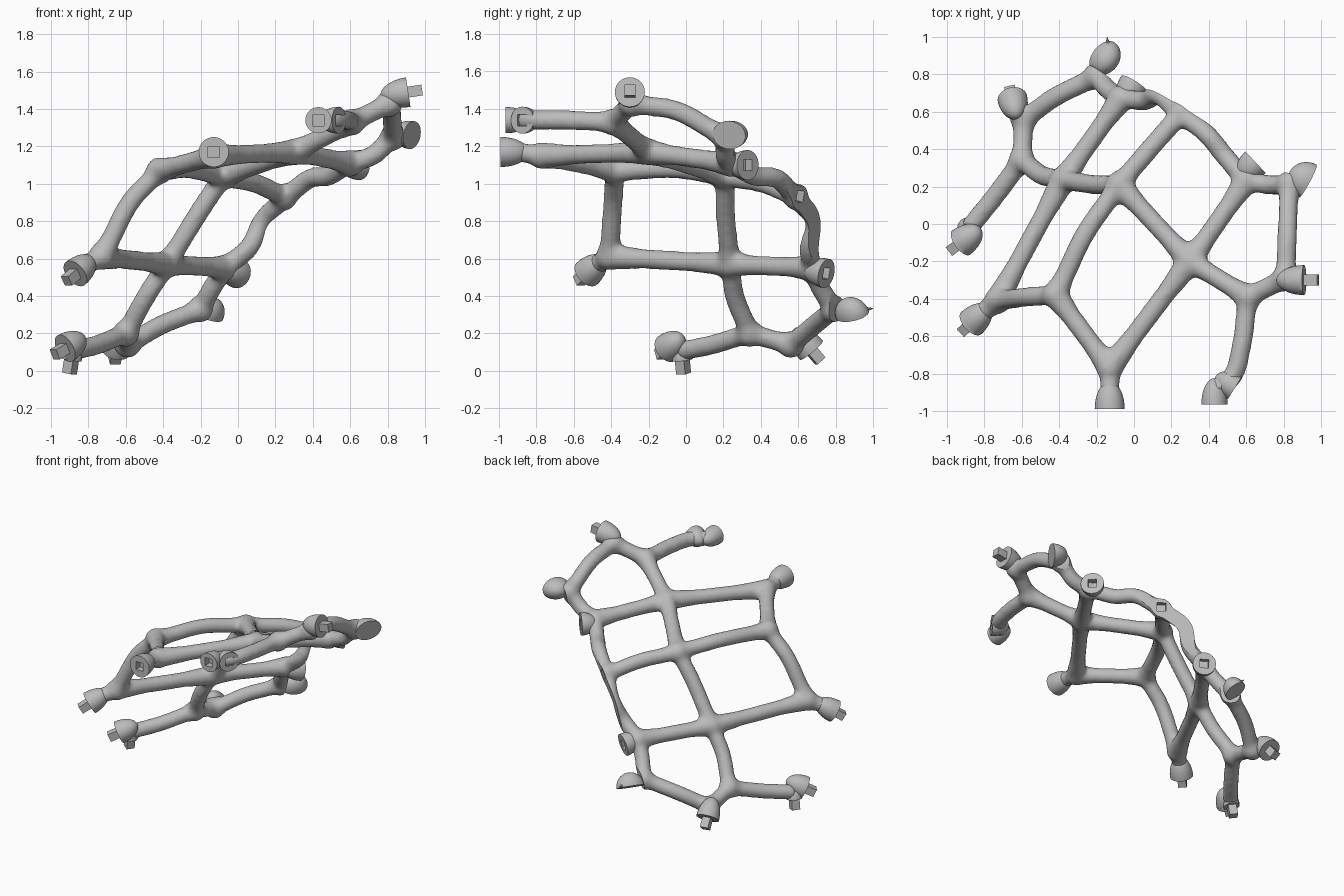
import bpy, bmesh, math
from mathutils import Vector, Matrix

cube = bpy.data.objects.get("Cube")
if cube:
    bpy.data.objects.remove(cube, do_unlink=True)

grey = bpy.data.materials.new("plain_grey")
grey.use_nodes = True
grey.diffuse_color = (0.5, 0.5, 0.5, 1)
grey.node_tree.nodes["Principled BSDF"].inputs["Base Color"].default_value = (0.5, 0.5, 0.5, 1)

# Junctions of the lattice
N = {
    "front": (-.13, -.77, 1.15), "crest": (-.42, -.38, 1.07), "low_front": (-.73, -.41, .61),
    "hub": (.3, -.2, 1.17), "upper": (.61, -.39, 1.33), "peak": (.81, -.29, 1.43),
    "left": (.83, .21, 1.25), "left_inner": (.6, .23, 1.11), "rim": (.25, .59, .93),
    "middle": (-.08, .21, 1.04), "low_middle": (-.38, .235, .57), "back": (-.07, .67, .55),
    "low_back": (-.2, .79, .33), "foot": (-.6, .34, .2), "foot_back": (-.59, .56, .14),
}
N = {k: Vector(v) for k, v in N.items()}

# Struts: start, end, optional bend points
STRUTS = [
    ("front", "crest"), ("front", "hub"), ("hub", "upper"), ("upper", "peak"),
    ("peak", "left", (.82, -.05, 1.39)), ("left", "left_inner", (.72, .21, 1.15)),
    ("hub", "left_inner"), ("hub", "middle"),
    ("crest", "middle", (-.26, -.05, 1.08)),
    ("crest", "low_front", (-.57, -.39, .91)),
    ("low_front", "low_middle"), ("middle", "low_middle", (-.2, .21, .86)),
    ("middle", "rim", (.1, .42, 1.0)),
    ("left_inner", "rim", (.48, .37, 1.04), (.39, .48, 1.03)),
    ("rim", "back", (.13, .69, .8), (.06, .66, .66)),
    ("back", "low_back", (-.14, .72, .44)), ("low_middle", "back"),
    ("low_middle", "foot", (-.49, .26, .4)), ("foot", "foot_back"),
    ("foot_back", "low_back", (-.42, .68, .24)),
]

# End caps: name, junction, face centre, facing, fitting, radius, depth, bend points of the stub
CAPS = [
    ("front_cap", "front", (-.13, -.99, 1.17), (0, -1, 0), "hole", .08, .15),
    ("low_front_cap", "low_front", (-.87, -.53, .52), (-.6, -.55, -.5), "peg", .08, .15),
    ("arm_cap", "upper", (.43, -.965, 1.34), (0, -1, 0), "hole", .07, .14,
     (.575, -.65, 1.34), (.515, -.83, 1.34)),
    ("arm_side_cap", None, (.54, -.875, 1.34), (.85, -.53, 0), "hole", .072, .12),
    ("peak_cap", "peak", (.91, -.3, 1.49), (.98, 0, .15), "peg", .08, .15),
    ("left_cap", "left", (.93, .23, 1.26), (.85, -.45, -.15), "oval", .076, .11),
    ("left_inner_cap", "left_inner", (.65, .33, 1.1), (.72, .68, 0), "hole", .08, .12),
    ("back_cap", "back", (0, .75, .52), (.5, .8, -.2), "hole", .08, .14),
    ("low_back_cap", "low_back", (-.16, .89, .3), (-.4, .3, -.85), "oval", .076, .1),
    ("foot_back_cap", "foot_back", (-.65, .67, .11), (-.15, .64, -.77), "peg", .08, .15),
    ("foot_cap", None, (-.925, -.1, .12), (-.68, -.5, -.4), "peg", .08, .14),
    ("foot_under_cap", "foot", (-.89, -.02, .06), (-.15, .1, -1), "peg", .055, .08,
     (-.75, .14, .14)),
]


def add_object(name, bm):
    mesh = bpy.data.meshes.new(name)
    bm.to_mesh(mesh)
    bm.free()
    mesh.materials.append(grey)
    ob = bpy.data.objects.new(name, mesh)
    bpy.context.collection.objects.link(ob)
    return ob


def bake(ob):
    """Replace the mesh by its modified result."""
    dg = bpy.context.evaluated_depsgraph_get()
    dg.update()
    mesh = bpy.data.meshes.new_from_object(ob.evaluated_get(dg))
    ob.modifiers.clear()
    ob.data = mesh


def frame(pos, facing):
    return Matrix.Translation(pos) @ Vector(facing).to_track_quat('Z', 'Y').to_matrix().to_4x4()


def box(bm, matrix, size, z0, z1):
    m = matrix @ Matrix.Translation((0, 0, (z0 + z1) / 2)) @ Matrix.Diagonal((size, size, z1 - z0, 1))
    bmesh.ops.create_cube(bm, size=1, matrix=m)


def slice_flat(bm, pos, normal):
    """Cut away everything beyond a plane and close the cut."""
    bmesh.ops.bisect_plane(bm, geom=bm.verts[:] + bm.edges[:] + bm.faces[:],
                           plane_co=pos, plane_no=normal, clear_outer=True)
    bmesh.ops.holes_fill(bm, edges=[e for e in bm.edges if e.is_boundary])


def cut_socket(ob, pos, facing):
    bm = bmesh.new()
    box(bm, frame(pos, facing), .06, -.05, .05)
    cutter = add_object("socket_cutter", bm)
    cutter.hide_render = True
    mod = ob.modifiers.new("socket", 'BOOLEAN')
    mod.operation = 'DIFFERENCE'
    mod.object = cutter
    bake(ob)
    bpy.data.objects.remove(cutter, do_unlink=True)


def shade(ob):
    bpy.ops.object.select_all(action='DESELECT')
    ob.select_set(True)
    bpy.context.view_layer.objects.active = ob
    bpy.ops.object.shade_smooth_by_angle(angle=math.radians(40))


# Lattice curve, thicker towards the junctions
curve = bpy.data.curves.new("lattice", 'CURVE')
curve.dimensions = '3D'
curve.bevel_depth = .054
curve.bevel_resolution = 4
curve.use_fill_caps = True
curve.resolution_u = 6


def strut(points, end_flare=1.3):
    a, b = points[0], points[-1]
    inner = [a.lerp(points[1], .3)] + points[1:-1] + [b.lerp(points[-2], .3)]
    path = [(a, 1.3)] + [(p, 1) for p in inner] + [(b, end_flare)]
    s = curve.splines.new('BEZIER')
    s.bezier_points.add(len(path) - 1)
    for bp, (p, r) in zip(s.bezier_points, path):
        bp.co, bp.radius = p, r
        bp.handle_left_type = bp.handle_right_type = 'AUTO'


for a, b, *bends in STRUTS:
    strut([N[a], *map(Vector, bends), N[b]])
for name, node, pos, facing, fitting, radius, depth, *bends in CAPS:
    if node:
        end = Vector(pos) - Vector(facing).normalized() * depth * .57
        strut([N[node], *map(Vector, bends), end], 1)

tubes = bpy.data.objects.new("lattice_curve", curve)
bpy.context.collection.objects.link(tubes)
dg = bpy.context.evaluated_depsgraph_get()
tube_mesh = bpy.data.meshes.new_from_object(tubes.evaluated_get(dg))
bpy.data.objects.remove(tubes, do_unlink=True)
bm = bmesh.new()
bm.from_mesh(tube_mesh)
for p in N.values():
    bmesh.ops.create_icosphere(bm, subdivisions=3, radius=.074, matrix=Matrix.Translation(p))
lattice = add_object("lattice", bm)

# Fuse and soften the junctions
mod = lattice.modifiers.new("fuse", 'REMESH')
mod.mode = 'VOXEL'
mod.voxel_size = .016
mod = lattice.modifiers.new("soften", 'SMOOTH')
mod.factor = .5
mod.iterations = 10
bake(lattice)

# Flat mating face along the rim
normal = Vector((.6, .78, -.2)).normalized()
spot = Vector((.27, .615, .93))
spot += normal * (.448 - normal.dot(spot))
bm = bmesh.new()
bm.from_mesh(lattice.data)
slice_flat(bm, spot, normal)
bm.to_mesh(lattice.data)
bm.free()
cut_socket(lattice, spot, normal)
shade(lattice)

# Domed end caps, some oval, some with a socket or a peg
for name, node, pos, facing, fitting, radius, depth, *bends in CAPS:
    m = frame(pos, facing)
    width = radius * (1.3 if fitting == "oval" else 1)
    bm = bmesh.new()
    bmesh.ops.create_uvsphere(bm, u_segments=32, v_segments=20, radius=1)
    slice_flat(bm, (0, 0, 0), (0, 0, 1))
    bmesh.ops.transform(bm, matrix=m @ Matrix.Diagonal((width, radius, depth, 1)), verts=bm.verts)
    cap = add_object(name, bm)
    if fitting == "hole":
        cut_socket(cap, pos, facing)
    shade(cap)
    if fitting == "peg":
        bm = bmesh.new()
        box(bm, m, .058, -.03, .075)
        add_object(name.replace("cap", "peg"), bm)

# Small thorn on the low back cap
bm = bmesh.new()
bmesh.ops.create_cone(bm, cap_ends=True, segments=8, radius1=.022, radius2=.002, depth=.07,
                      matrix=frame((-.14, .965, .33), (-.1, 1, .1)))
add_object("low_back_thorn", bm)
